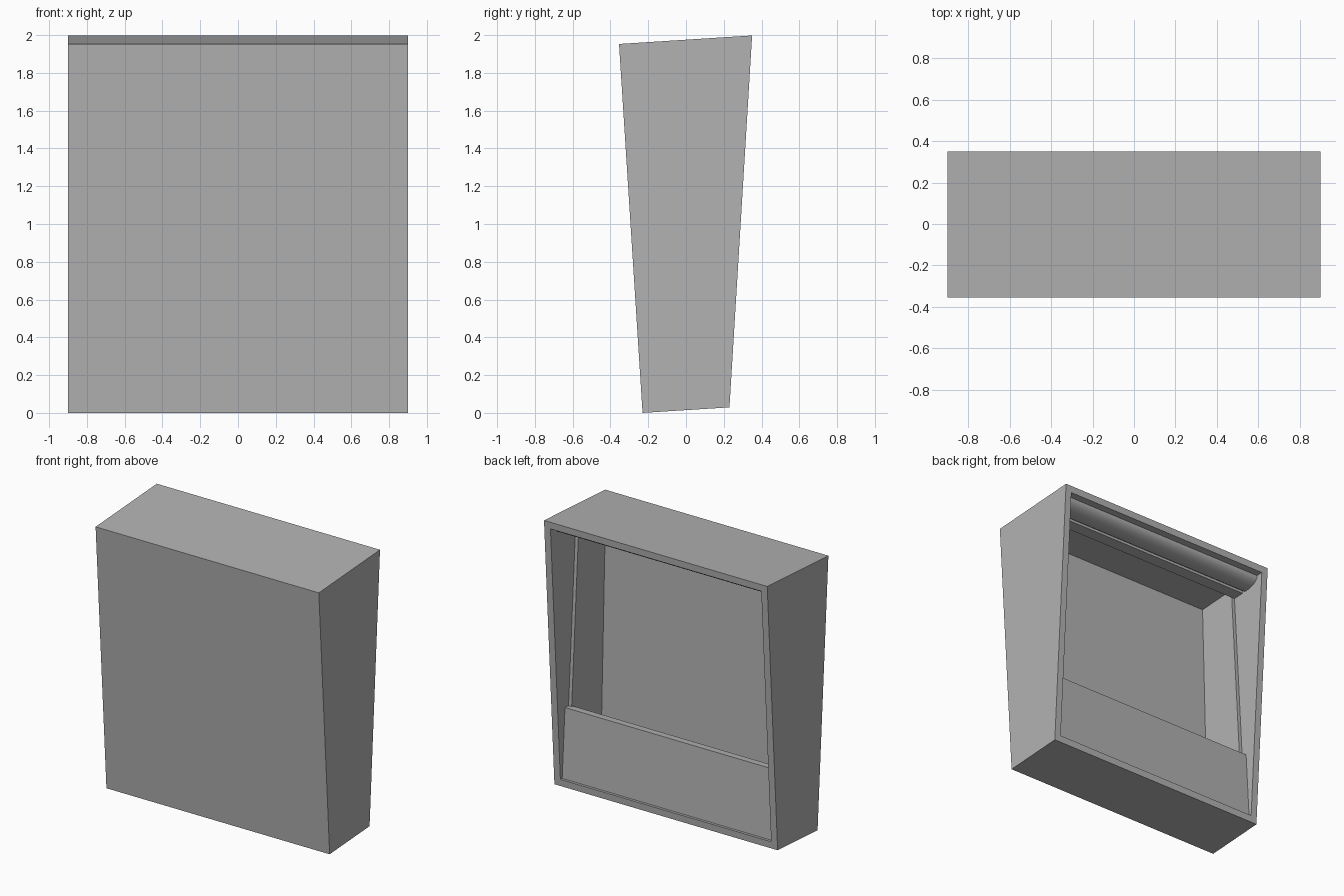
import bpy, bmesh, math
from mathutils import Vector

cube = bpy.data.objects.get("Cube")
if cube:
    bpy.data.objects.remove(cube, do_unlink=True)

TILT = 0.0637          # lean of the whole cabinet
HALF_W, WALL = 0.9, 0.05
HEIGHT, TOP_D, BASE_D = 1.957, 0.706, 0.461

grey = bpy.data.materials.new("warm_neutral_grey")
grey.use_nodes = True
grey.diffuse_color = (0.45, 0.45, 0.45, 1)
grey.node_tree.nodes["Principled BSDF"].inputs["Base Color"].default_value = (0.45, 0.45, 0.45, 1)


def place(x, u, w):
    """Cabinet coordinates (depth u from front, height w) to leaning position."""
    c, s = math.cos(TILT), math.sin(TILT)
    return Vector((x, -0.23 + u * c - w * s, u * s + w * c))


def prism(profile, x0, x1):
    """Extrude a depth/height profile across x."""
    bm = bmesh.new()
    face = bm.faces.new([bm.verts.new((x0, u, w)) for u, w in profile])
    out = bmesh.ops.extrude_face_region(bm, geom=[face])
    verts = [v for v in out["geom"] if isinstance(v, bmesh.types.BMVert)]
    bmesh.ops.translate(bm, verts=verts, vec=(x1 - x0, 0, 0))
    bmesh.ops.recalc_face_normals(bm, faces=bm.faces)
    return bm


def finish(bm, name, smooth=False):
    for v in bm.verts:
        v.co = place(*v.co)
    bmesh.ops.recalc_face_normals(bm, faces=bm.faces)
    mesh = bpy.data.meshes.new(name)
    bm.to_mesh(mesh)
    bm.free()
    mesh.materials.append(grey)
    obj = bpy.data.objects.new(name, mesh)
    bpy.context.collection.objects.link(obj)
    if smooth:
        bpy.ops.object.select_all(action="DESELECT")
        obj.select_set(True)
        bpy.context.view_layer.objects.active = obj
        bpy.ops.object.shade_smooth_by_angle(angle=math.radians(30))
    return obj


def screen_depth(w):
    """Inner face of the front wall, thicker towards the top."""
    return 0.035 + 0.033 * w


# Tapered cabinet, hollowed from the open back
bm = prism([(0, 0), (BASE_D, 0), (TOP_D, HEIGHT), (0, HEIGHT)], -HALF_W, HALF_W)
back = max(bm.faces, key=lambda f: f.calc_center_median().y)
bmesh.ops.inset_region(bm, faces=[back], thickness=WALL, use_even_offset=True)
out = bmesh.ops.extrude_face_region(bm, geom=[back])
for v in [g for g in out["geom"] if isinstance(g, bmesh.types.BMVert)]:
    v.co.y = screen_depth(v.co.z)
if back.is_valid:
    bmesh.ops.delete(bm, geom=[back], context="FACES_ONLY")
finish(bm, "cabinet_shell")

INNER = HALF_W - WALL
LOW, HIGH = WALL, HEIGHT - WALL
GUIDE = 0.405

# Lower apron panel, parallel to the front
finish(prism([(0.39, LOW), (0.446, LOW), (0.446, 0.555), (0.39, 0.555)], -INNER, INNER), "lower_panel")

# Side liners that step in from the walls
for side, name in ((1, "left_liner"), (-1, "right_liner")):
    profile = [(screen_depth(LOW), LOW), (GUIDE, LOW), (GUIDE, HIGH), (screen_depth(HIGH), HIGH)]
    finish(prism(profile, side * (INNER - 0.025), side * INNER), name)

# Rounded header under the ceiling, with a slot in its flat underside
BOTTOM = HIGH - 0.06
steps = 12
curve = [(0.54 + 0.11 * math.cos(t), HIGH - 0.06 * math.sin(t))
         for t in (i * math.pi / 2 / steps for i in range(steps + 1))]
slot = [(0.515, BOTTOM), (0.515, BOTTOM + 0.02), (0.49, BOTTOM + 0.02), (0.49, BOTTOM)]
header = curve + slot + [(GUIDE, BOTTOM), (GUIDE, HIGH)]
finish(prism(header, -INNER, INNER), "rounded_header", smooth=True)
